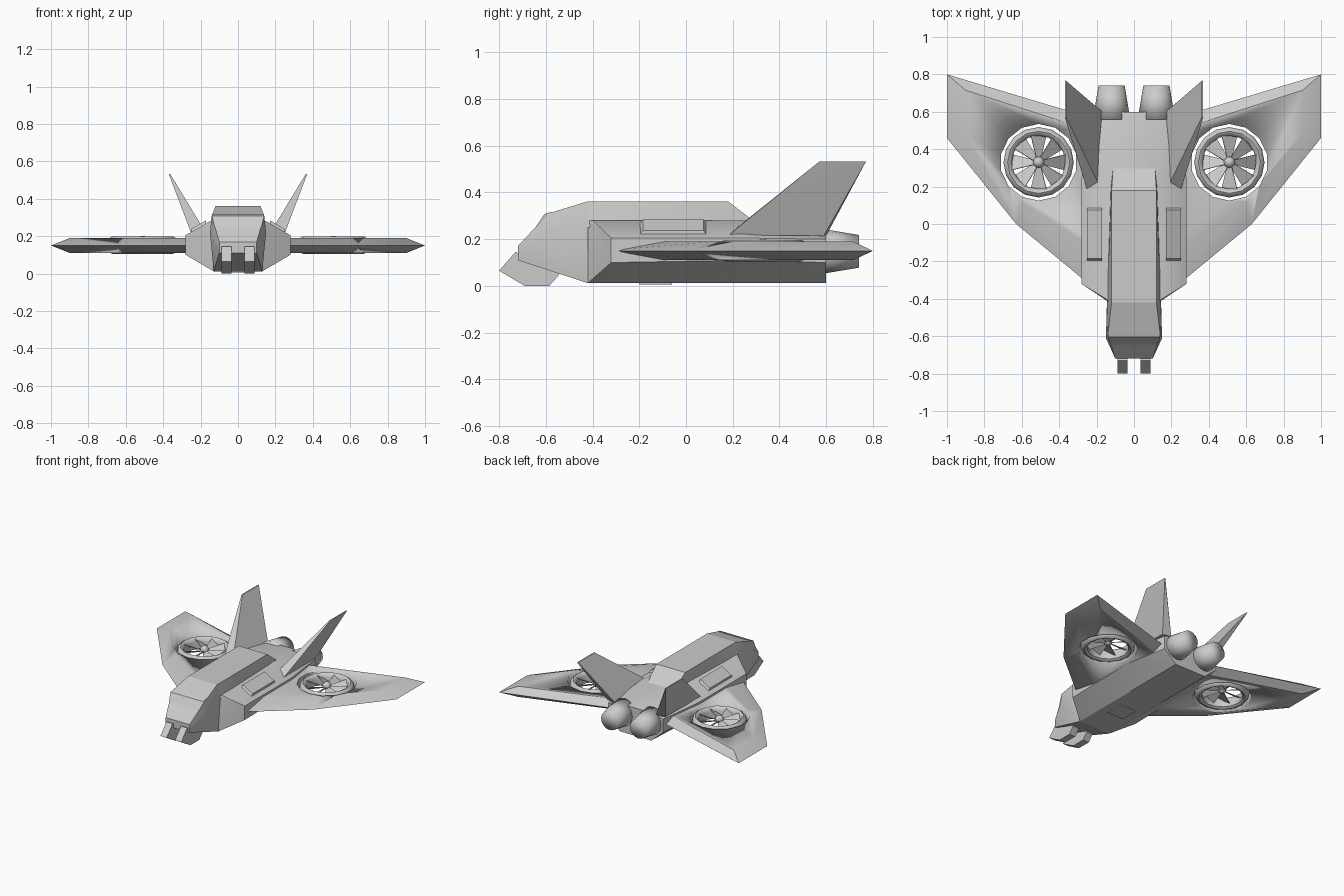
import bpy, bmesh, math
from mathutils import Matrix

if "Cube" in bpy.data.objects:
    bpy.data.objects.remove(bpy.data.objects["Cube"])


def finish(name, bm, angle=30):
    bmesh.ops.recalc_face_normals(bm, faces=bm.faces)
    me = bpy.data.meshes.new(name)
    bm.to_mesh(me)
    bm.free()
    ob = bpy.data.objects.new(name, me)
    bpy.context.collection.objects.link(ob)
    bpy.ops.object.select_all(action='DESELECT')
    ob.select_set(True)
    bpy.context.view_layer.objects.active = ob
    bpy.ops.object.shade_smooth_by_angle(angle=math.radians(angle))
    return ob


def add_hull(bm, pts):
    vs = [bm.verts.new(p) for p in pts]
    r = bmesh.ops.convex_hull(bm, input=vs)
    junk = [v for v in r['geom_interior'] if isinstance(v, bmesh.types.BMVert)]
    bmesh.ops.delete(bm, geom=junk, context='VERTS')


def hull(name, pts, angle=30):
    bm = bmesh.new()
    add_hull(bm, pts)
    bmesh.ops.dissolve_limit(bm, angle_limit=0.01, verts=bm.verts, edges=bm.edges)
    return finish(name, bm, angle)


def both(pts):
    return [(s * x, y, z) for x, y, z in pts for s in (1, -1)]


def side(s, pts):
    return [(s * x, y, z) for x, y, z in pts]


# Fuselage, raised spine, nose and windscreen
hull("fuselage", both([(.13, -.42, .012), (.13, -.42, .28), (.28, -.32, .10), (.28, -.32, .205),
                       (.28, .25, .11), (.28, .25, .205), (.15, -.40, .28), (.15, .25, .28),
                       (.13, .6, .012), (.23, .6, .10), (.23, .6, .20), (.14, .6, .222)]))
hull("spine", both([(.12, -.42, .362), (.12, .18, .362), (.112, .3, .27),
                    (.145, -.42, .25), (.125, .2, .25)]))
hull("nose", both([(.12, -.42, .362), (.145, -.42, .25), (.13, -.42, .012), (.14, -.59, .31),
                   (.15, -.61, .22), (.10, -.72, .17), (.10, -.72, .11)]))
hull("windscreen", both([(.135, -.575, .318), (.14, -.605, .308), (.125, -.645, .25),
                         (.13, -.60, .24), (.135, -.57, .30)]))
hull("belly_plate", both([(.07, -.2, .006), (.07, -.06, .006), (.07, -.2, .02), (.07, -.06, .02)]))

for s, tag in ((1, "right"), (-1, "left")):
    # Chin guns
    gun = [(-.80, .065), (-.73, .145), (-.55, .08), (-.545, .045), (-.585, 0), (-.69, 0)]
    hull("gun_" + tag, side(s, [(x, y, z) for y, z in gun for x in (.035, .087)]))

    # Tail fin
    hull("fin_" + tag, side(s, [(.17, .175, .215), (.25, .18, .215), (.24, .59, .215), (.17, .6, .215),
                                (.362, .57, .532), (.37, .57, .532), (.37, .77, .532), (.362, .765, .532)]))

    # Shoulder intake panel lying on the sloping flank
    pod = []
    for x, z in ((.17, .285), (.25, .238)):
        pod += [(x, -.185, z), (x, .075, z), (x, -.205, z - .03), (x, .095, z - .03),
                (x, -.205, z - .06), (x, .095, z - .06)]
    hull("shoulder_panel_" + tag, side(s, pod))

    # Wing with bevelled edges and a round fan opening
    rim = [(.2, -.355), (.63, 0), (1, .46), (1, .8), (.2, .56)]
    flat = [(.2, -.14), (.6, .12), (.9, .48), (.9, .715), (.2, .49)]
    wing = hull("wing_" + tag, side(s, [(x, y, .15) for x, y in rim] +
                                    [(x, y, z) for x, y in flat for z in (.11, .19)]))
    centre = Matrix.Translation((s * .51, .33, .15))
    bm = bmesh.new()
    bmesh.ops.create_cone(bm, cap_ends=True, segments=14, radius1=.205, radius2=.205,
                          depth=.4, matrix=centre)
    cutter = finish("fan_cutter", bm)
    mod = wing.modifiers.new("opening", 'BOOLEAN')
    mod.operation, mod.solver, mod.object = 'DIFFERENCE', 'EXACT', cutter
    bpy.context.view_layer.objects.active = wing
    bpy.ops.object.modifier_apply(modifier="opening")
    bpy.data.objects.remove(cutter)

    # Fan ring: closed lathe profile
    bm = bmesh.new()
    prof = [(.142, -.035), (.142, .02), (.152, .04), (.166, .047), (.18, .038), (.188, .02),
            (.188, -.02), (.178, -.038), (.16, -.045)]
    n, rings = 16, []
    for i in range(n):
        a = math.tau * i / n
        rings.append([bm.verts.new(centre @ Matrix.Rotation(a, 4, 'Z') @ Matrix.Translation((r, 0, z)).to_translation())
                      for r, z in prof])
    for i in range(n):
        p, q = rings[i], rings[(i + 1) % n]
        for j in range(len(prof)):
            k = (j + 1) % len(prof)
            bm.faces.new((p[j], p[k], q[k], q[j]))
    finish("fan_ring_" + tag, bm, 50)

    # Fan: hub and eight pitched blades
    bm = bmesh.new()
    bmesh.ops.create_uvsphere(bm, u_segments=12, v_segments=8, radius=.03,
                              matrix=Matrix.Translation((s * .51, .33, .172)))
    for i in range(8):
        m = centre @ Matrix.Rotation(math.tau * i / 8, 4, 'Z') @ Matrix.Translation((0, 0, .012)) \
            @ Matrix.Rotation(math.radians(32), 4, 'X')
        blade = [(.02, w, t) for w in (-.014, .014) for t in (-.002, .002)] + \
                [(.146, w, t) for w in (-.05, .05) for t in (-.002, .002)]
        add_hull(bm, [m @ Matrix.Translation(p).to_translation() for p in blade])
    finish("fan_" + tag, bm)

    # Engine nozzle, tapering to the rear
    bm = bmesh.new()
    bmesh.ops.create_cone(bm, cap_ends=True, segments=16, radius1=.1, radius2=.07, depth=.18,
                          matrix=Matrix.Translation((s * .12, .65, .148)) @ Matrix.Rotation(-math.pi / 2, 4, 'X'))
    finish("engine_" + tag, bm, 120)
